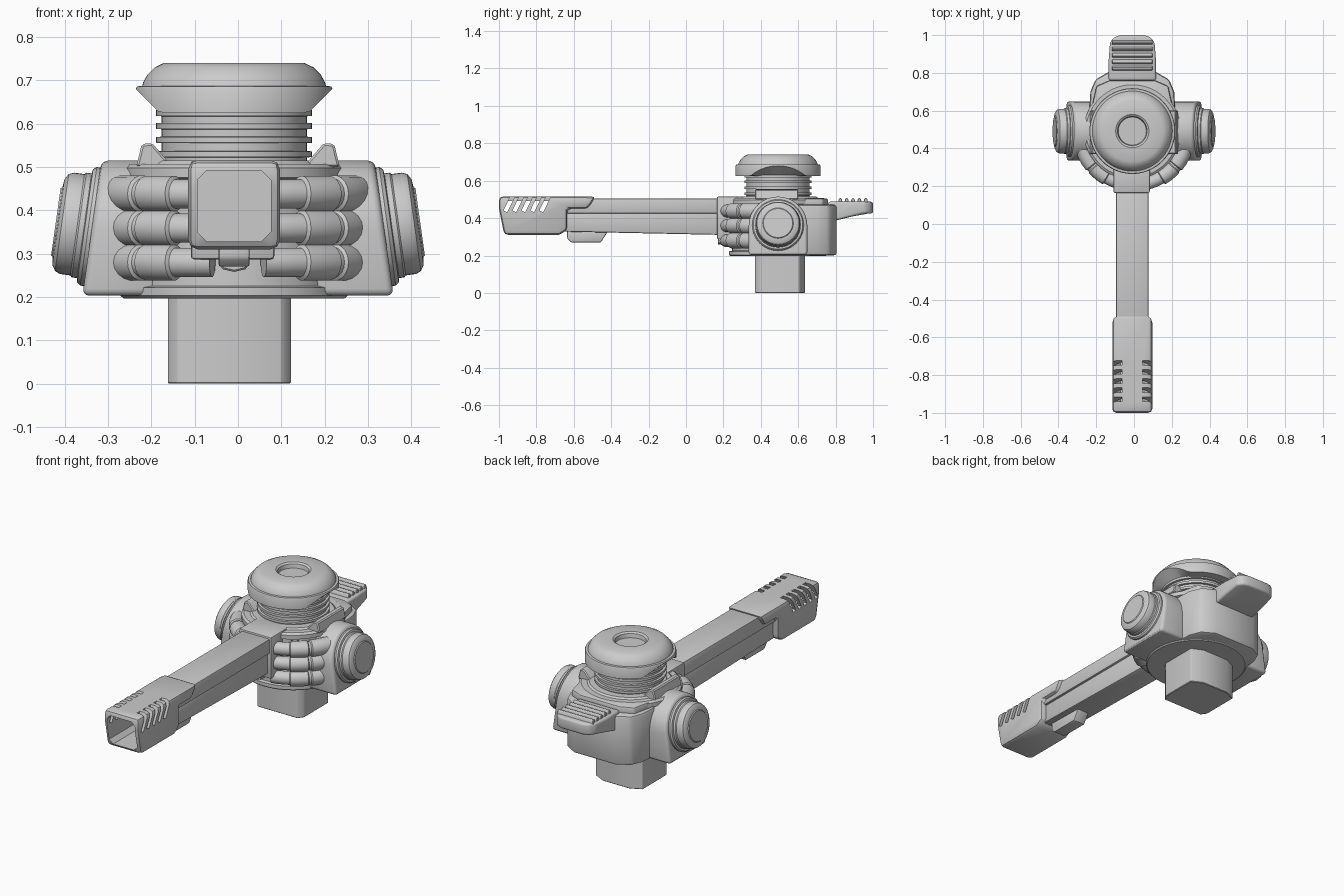
import bpy, bmesh, math
from mathutils import Matrix, Vector

if "Cube" in bpy.data.objects:
    bpy.data.objects.remove(bpy.data.objects["Cube"])

CX, CY = -0.009, 0.492      # axis of the round core


def finish(bm, name, mirror=False):
    bmesh.ops.remove_doubles(bm, verts=bm.verts, dist=1e-5)
    bmesh.ops.recalc_face_normals(bm, faces=bm.faces)
    me = bpy.data.meshes.new(name)
    bm.to_mesh(me)
    bm.free()
    ob = bpy.data.objects.new(name, me)
    bpy.context.collection.objects.link(ob)
    if mirror:
        m = ob.modifiers.new("mirror", 'MIRROR')
        m.use_mirror_merge = False
    return ob


def prism(name, pts, axis, a, b, bevel=0, segs=2, mirror=False, warp=None, mat=None):
    """Extrude a 2D outline along an axis, bevel its sharp edges, then warp."""
    bm = bmesh.new()
    put = {'x': lambda u, v, t: (t, u, v), 'y': lambda u, v, t: (u, t, v),
           'z': lambda u, v, t: (u, v, t)}[axis]
    lo = [bm.verts.new(put(u, v, a)) for u, v in pts]
    hi = [bm.verts.new(put(u, v, b)) for u, v in pts]
    n = len(pts)
    bm.faces.new(lo)
    bm.faces.new(hi)
    for i in range(n):
        bm.faces.new((lo[i], lo[(i + 1) % n], hi[(i + 1) % n], hi[i]))
    bmesh.ops.recalc_face_normals(bm, faces=bm.faces)
    if bevel:
        es = [e for e in bm.edges if e.calc_face_angle(0) > math.radians(30)]
        bmesh.ops.bevel(bm, geom=es, offset=bevel, segments=segs, profile=0.5,
                        affect='EDGES', clamp_overlap=True)
    if warp:
        for v in bm.verts:
            v.co = Vector(warp(v.co))
    if mat:
        bm.transform(mat)
    return finish(bm, name, mirror)


def lathe(name, prof, mat, segs=48, mirror=False, warp=None):
    bm = bmesh.new()
    vs = [bm.verts.new((r, 0, z)) for r, z in prof]
    es = [bm.edges.new(p) for p in zip(vs, vs[1:])]
    bmesh.ops.spin(bm, geom=vs + es, cent=(0, 0, 0), axis=(0, 0, 1),
                   angle=math.tau, steps=segs, use_duplicate=False)
    if warp:
        for v in bm.verts:
            v.co = Vector(warp(v.co))
    bm.transform(mat)
    return finish(bm, name, mirror)


def rect(u0, u1, v0, v1):
    return [(u0, v0), (u1, v0), (u1, v1), (u0, v1)]


def sym(half):
    """Outline given on +x, mirrored about the core axis."""
    return [(CX + x, y) for x, y in half] + [(CX - x, y) for x, y in reversed(half)]


core = Matrix.Translation((CX, CY, 0))

# domed cap, its rim undercut by two sloping planes at the sides
def undercut(c):
    if abs(c.z - 0.625) < 1e-4 and math.hypot(c.x, c.y) > 0.2:
        return (c.x, c.y, c.z + max(0, abs(c.x) - 0.172))
    return c

lathe("top_cap", [(0, .712), (.074, .712), (.078, .733), (.088, .74), (.162, .74), (.183, .73),
                  (.2, .713), (.21, .695), (.212, .687), (.224, .686), (.227, .68),
                  (.227, .625), (.165, .625), (0, .625)], core, 64, warp=undercut)

# ribbed neck
prof = [(0, .49), (.168, .49)]
for z in (.522, .555, .587, .617):
    prof += [(.168, z), (.18, z + .001), (.18, z + .014), (.168, z + .015)]
lathe("ribbed_neck", prof + [(0, .633)], core)

# round core with top collar and bottom plate
lathe("core_drum", [(0, .197), (.255, .197), (.262, .203), (.262, .222), (.245, .226), (.245, .472),
                    (.257, .476), (.257, .498), (.245, .507), (.215, .507), (.205, .515), (0, .515)], core, 64)

# rear housing and its deck
prism("rear_housing", sym([(.235, .48), (.222, .70), (.195, .765), (.125, .805)]), 'z',
      .2, .472, .016)
prism("rear_deck", sym([(.228, .5), (.21, .64), (.19, .73), (.12, .76)]), 'z', .45, .505, .01)

# grip stem
prism("stem", [(-.14, .37), (.10, .37), (.122, .40), (.122, .605), (.06, .635),
               (-.10, .635), (-.162, .605), (-.162, .40)], 'z', 0, .21, .003, 1)

# side pods: arched blocks with a slanted outer face
arch = [(CY + .157 * math.cos(math.pi * i / 16), .358 + .157 * math.sin(math.pi * i / 16))
        for i in range(17)]
prism("side_pod", arch + [(CY - .157, .203), (CY + .157, .203)], 'x', .16, .337, .016, 3, True,
      warp=lambda c: (c.x + (.36 - c.z) * .14, c.y, c.z))
lathe("pod_cap", [(0, -.02), (.138, -.02), (.138, .008), (.132, .016), (.122, .018), (.122, .03),
                  (.118, .034), (.118, .058), (.113, .07), (.1, .078), (.082, .08), (.078, .084),
                  (0, .084)],
      Matrix.Translation((.337, CY, .362)) @ Matrix.Rotation(math.radians(82), 4, 'Y'), mirror=True)

# shoulder fins
prism("shoulder_fin", [(.15, .5), (.235, .5), (.222, .553), (.198, .555)], 'y', .37, .60, .005, 1, True)


# stacked hoses with sleeves wrapping the front of the drum
def hose(name, z, R=.285, n=18):
    bm = bmesh.new()
    steps = [(12, .034), (18, .034), (24, .034), (30, .034), (31, .042), (36, .042), (42, .042),
             (47, .042), (48, .036), (50, .036), (51, .043), (57, .043), (63, .043), (70, .043)]
    rings = []
    for a, r in steps:
        a = math.radians(a)
        ring = []
        for k in range(n):
            t = math.tau * k / n
            q = R + r * math.cos(t)
            ring.append(bm.verts.new((q * math.sin(a), CY - q * math.cos(a), z + r * math.sin(t))))
        rings.append(ring)
    for A, B in zip(rings, rings[1:]):
        for k in range(n):
            bm.faces.new((A[k], A[(k + 1) % n], B[(k + 1) % n], B[k]))
    bm.faces.new(rings[0])
    bm.faces.new(rings[-1])
    finish(bm, name, True)


for i, z in enumerate((.438, .359, .28)):
    hose("hose_%d" % (i + 1), z)

# barrel mount, barrel and under-rail
prism("barrel_mount", rect(CX - .1, CX + .093, .287, .515), 'y', .165, .34, .008)
prism("mount_lug", [(CX - .03, .265), (CX, .258), (CX + .03, .265), (CX + .03, .3), (CX - .03, .3)],
      'y', .17, .28, .004, 1)
prism("barrel_upper", rect(CX - .085, CX + .085, .425, .505), 'y', -.66, .2, .006)
prism("barrel_lower", [(-.66, .328), (.2, .31), (.2, .43), (-.66, .43)], 'x',
      CX - .073, CX + .073, .008)
prism("under_rail", [(-.635, .34), (-.635, .29), (-.615, .27), (-.455, .27), (-.42, .325), (-.42, .34)],
      'x', CX - .036, CX + .036, .006)

# muzzle shroud: chamfered block, hollowed, with slanted vents
muzzle = prism("muzzle", [(-1, .516), (-1, .45), (-.972, .31), (-.68, .31), (-.635, .335),
                          (-.635, .45), (-.525, .45), (-.482, .516)],
               'x', CX - .106, CX + .106, .022, 2)
c, o = .085, .022
cutters = [prism("bore", [(CX - c + o, .328), (CX + c - o, .328), (CX + c, .328 + o), (CX + c, .492 - o),
                          (CX + c - o, .492), (CX - c + o, .492), (CX - c, .492 - o), (CX - c, .328 + o)],
                 'y', -1.1, -.70)]
for i in range(5):
    place = Matrix.Translation((CX, -.942 + i * .048, .485)) @ Matrix.Rotation(math.radians(-26), 4, 'X')
    for s in (1, -1):
        cutters.append(prism("vent", rect(s * .055, s * .15, -.011, .011), 'z', -.055, .07, mat=place))
bpy.context.view_layer.objects.active = muzzle
for cut in cutters:
    m = muzzle.modifiers.new("cut", 'BOOLEAN')
    m.operation, m.object, m.solver = 'DIFFERENCE', cut, 'EXACT'
    bpy.ops.object.modifier_apply(modifier=m.name)
    bpy.data.objects.remove(cut)

# thumb lever with grip ridges
def lever_slope(p):
    if p.z < .455:
        return (p.x, p.y, p.z - .045 * min(1, max(0, 1 - (p.y - .79) / .14)))
    return p

prism("thumb_lever", sym([(.125, .76), (.125, .87), (.118, .96), (.098, .988), (.062, 1.0)]), 'z',
      .425, .488, .012, 3, warp=lever_slope)
for i in range(5):
    y = .825 + i * .034
    prism("lever_ridge", [(y - .013, .48), (y + .013, .48), (y + .008, .503), (y, .508), (y - .008, .503)],
          'x', CX - .108, CX + .108, .003, 1)

# smooth shading with crisp edges
bpy.ops.object.select_all(action='SELECT')
bpy.ops.object.shade_smooth_by_angle(angle=math.radians(30))
